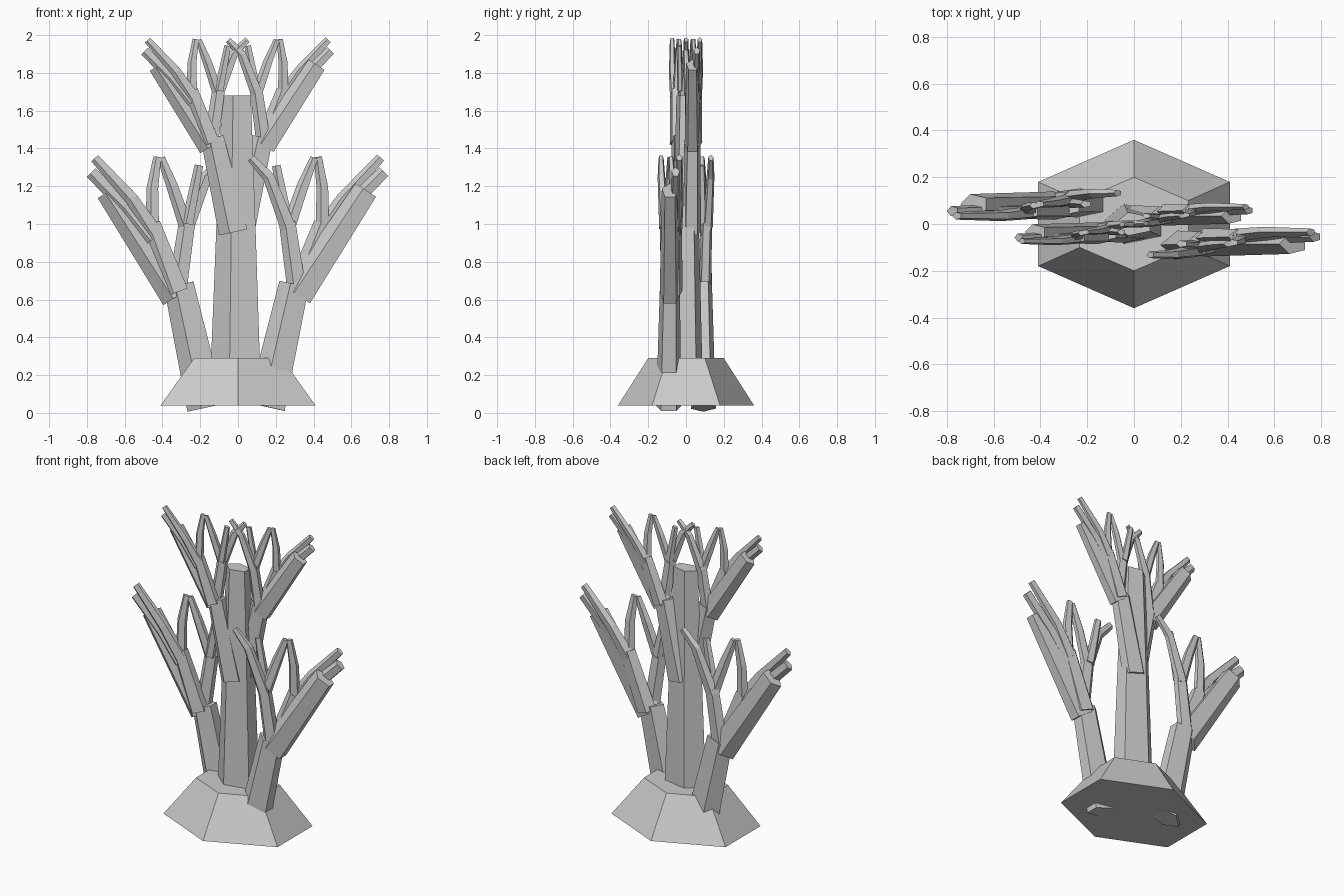
import bpy, bmesh, math
from mathutils import Vector

if "Cube" in bpy.data.objects:
    bpy.data.objects.remove(bpy.data.objects["Cube"])

mat = bpy.data.materials.new("stone_grey")
mat.diffuse_color = (0.6, 0.6, 0.6, 1)
mat.use_nodes = True
mat.node_tree.nodes["Principled BSDF"].inputs["Base Color"].default_value = mat.diffuse_color
FLAT = 0.63  # branches are thinner front to back


def finish(bm, name):
    bmesh.ops.recalc_face_normals(bm, faces=bm.faces)
    me = bpy.data.meshes.new(name)
    bm.to_mesh(me)
    bm.free()
    me.materials.append(mat)
    ob = bpy.data.objects.new(name, me)
    bpy.context.collection.objects.link(ob)


def loft(bm, rings):
    loops = [[bm.verts.new(p) for p in ring] for ring in rings]
    n = len(loops[0])
    for a, b in zip(loops, loops[1:]):
        for i in range(n):
            bm.faces.new((a[i], a[(i + 1) % n], b[(i + 1) % n], b[i]))
    bm.faces.new(loops[0][::-1])
    bm.faces.new(loops[-1])


def limb(bm, path):
    """Five-sided flattened tube along (point, radius) pairs."""
    rings = []
    for i, (p, r) in enumerate(path):
        a, b = path[max(i - 1, 0)][0], path[min(i + 1, len(path) - 1)][0]
        d = (b - a).normalized()
        u = Vector((0, 1, 0)).cross(d).normalized()
        v = d.cross(u)
        ring = []
        for k in range(5):
            t = math.pi + k * math.tau / 5
            ring.append(p + u * math.cos(t) * r + v * math.sin(t) * r * FLAT)
        rings.append(ring)
    loft(bm, rings)


# Limbs of one coral cluster: x, y, z, radius along each path
CLUSTER = {
    "stem": [(.16, -.092, .03, .11), (.305, -.085, .68, .088)],
    "outer_arm": [(.32, -.085, .62, .09), (.682, -.085, 1.176, .072)],
    "inner_arm": [(.315, -.10, .66, .055), (.265, -.11, 1.01, .048)],
    "middle_arm": [(.32, -.06, .64, .07), (.455, -.055, 1.0, .055)],
    "inner_twig": [(.27, -.115, .98, .045), (.165, -.13, 1.25, .034), (.07, -.132, 1.35, .023)],
    "short_twig": [(.265, -.09, 1.0, .035), (.205, -.085, 1.31, .025)],
    "arch_twig_a": [(.27, -.105, .98, .04), (.345, -.09, 1.2, .034), (.405, -.085, 1.35, .023)],
    "arch_twig_b": [(.45, -.06, .95, .04), (.45, -.07, 1.19, .034), (.425, -.08, 1.355, .023)],
    "outer_twig_a": [(.445, -.05, .96, .05), (.56, -.035, 1.135, .038), (.757, -.035, 1.35, .027)],
    "outer_twig_b": [(.45, -.058, .92, .05), (.59, -.058, 1.09, .042), (.775, -.055, 1.275, .036)],
}


def cluster(prefix, side, scale=1.0, off=(0, 0, 0)):
    for name, pts in CLUSTER.items():
        bm = bmesh.new()
        path = []
        for x, y, z, r in pts:
            p = Vector((x, y, z)) * scale + Vector(off)
            path.append((Vector((p.x * side, p.y * side, p.z)), r * scale))
        limb(bm, path)
        finish(bm, prefix + "_" + name)


# Base: six-sided tapered block
bm = bmesh.new()
loft(bm, [[Vector((rx * math.sin(k * math.pi / 3), ry * math.cos(k * math.pi / 3), z))
           for k in range(6)]
          for rx, ry, z in ((.473, .36, .04), (.268, .2, .29))])
finish(bm, "base")

# Central trunk
bm = bmesh.new()
limb(bm, [(Vector((0, 0, .1)), .15), (Vector((0, 0, 1.05)), .112), (Vector((0, 0, 1.68)), .084)])
finish(bm, "trunk")

# Four branching clusters: lower pair and smaller upper pair, turned half round
for side, word in ((1, "right"), (-1, "left")):
    cluster("lower_" + word, side)
    cluster("upper_" + word, side, 0.77, (-.105, .1, .935))
